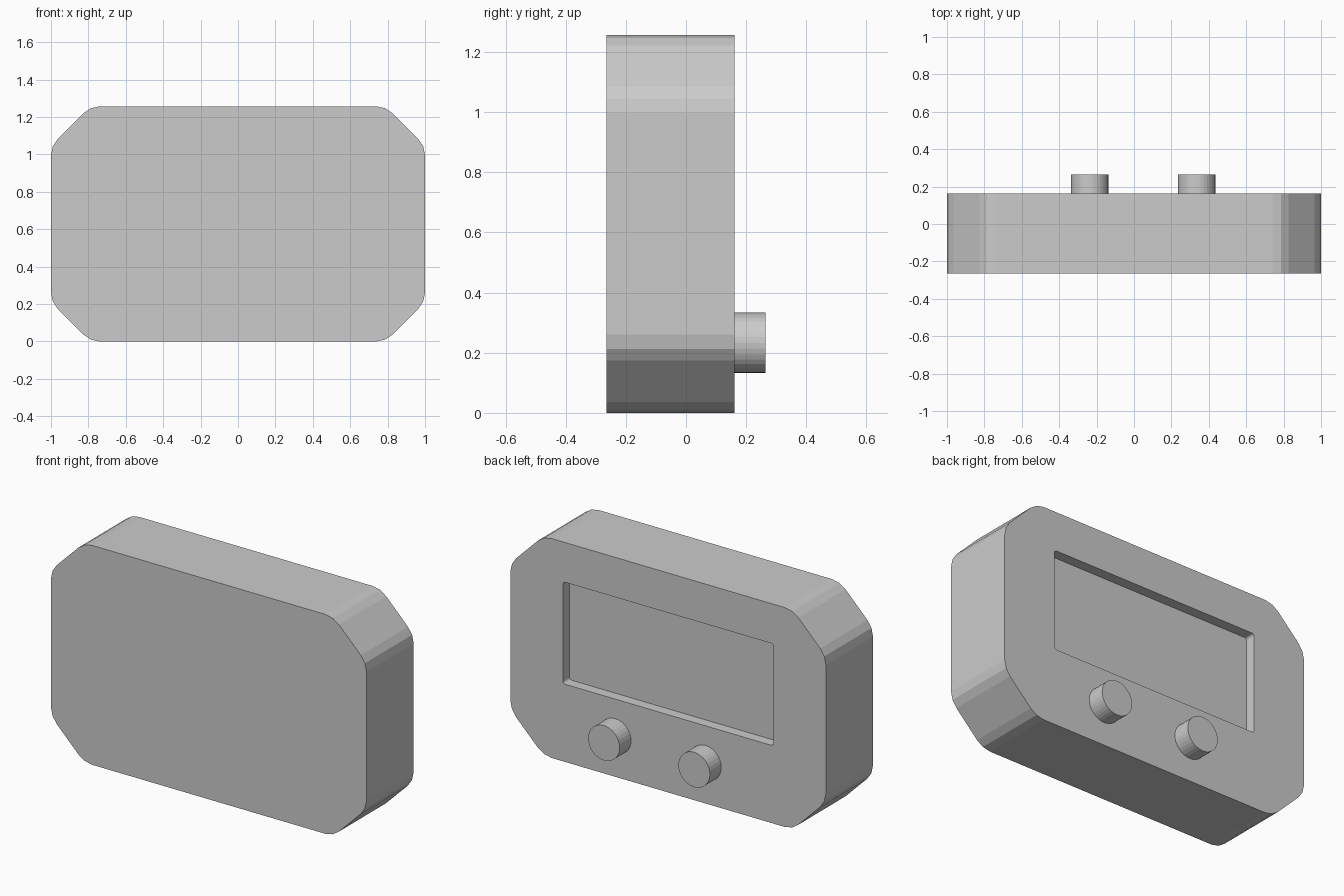
import bpy, bmesh, math

if "Cube" in bpy.data.objects:
    bpy.data.objects.remove(bpy.data.objects["Cube"])

grey = bpy.data.materials.new("plain grey")
grey.diffuse_color = (0.6, 0.6, 0.6, 1)
grey.use_nodes = True
grey.node_tree.nodes["Principled BSDF"].inputs["Base Color"].default_value = grey.diffuse_color

W, H = 1.0, 1.257           # half width, height
FRONT, BACK = -0.265, 0.162


def prism(name, outline, y0, y1):
    """Extrude an x-z outline from y0 to y1."""
    bm = bmesh.new()
    face = bm.faces.new([bm.verts.new((x, y0, z)) for x, z in outline])
    new = bmesh.ops.extrude_face_region(bm, geom=[face])["geom"]
    bmesh.ops.translate(bm, vec=(0, y1 - y0, 0),
                        verts=[v for v in new if isinstance(v, bmesh.types.BMVert)])
    bmesh.ops.recalc_face_normals(bm, faces=bm.faces)
    mesh = bpy.data.meshes.new(name)
    bm.to_mesh(mesh)
    bm.free()
    mesh.materials.append(grey)
    obj = bpy.data.objects.new(name, mesh)
    bpy.context.collection.objects.link(obj)
    return obj


def mirrored(corner, zc):
    """Repeat a bottom-right corner (ordered bottom to side) on all four corners."""
    top = [(x, 2 * zc - z) for x, z in reversed(corner)]
    right = corner + top
    return right + [(-x, z) for x, z in reversed(right)]


# Case: chamfered corners with softened chamfer ends
corner = [(0.74, 0), (0.787, 0.01), (0.826, 0.036),
          (0.964, 0.174), (0.99, 0.213), (W, 0.26)]
case = prism("case", mirrored(corner, H / 2), FRONT, BACK)

# Screen recess cut into the back face
r = 0.015
x, z = 0.667, 0.445
arc = [(x - r + r * math.sin(a), z + r - r * math.cos(a))
       for a in (i * math.pi / 8 for i in range(5))]
cutter = prism("screen_cutter", mirrored(arc, 0.737), BACK - 0.06, BACK + 0.1)
cutter.hide_render = True
cutter.hide_viewport = True
cut = case.modifiers.new("screen recess", 'BOOLEAN')
cut.operation = 'DIFFERENCE'
cut.solver = 'EXACT'
cut.object = cutter

# Two round knobs below the screen
for name, cx in (("left_knob", -0.237), ("right_knob", 0.335)):
    ring = [(cx + 0.1 * math.cos(i * math.tau / 32), 0.233 + 0.1 * math.sin(i * math.tau / 32))
            for i in range(32)]
    prism(name, ring, BACK - 0.02, 0.265)
